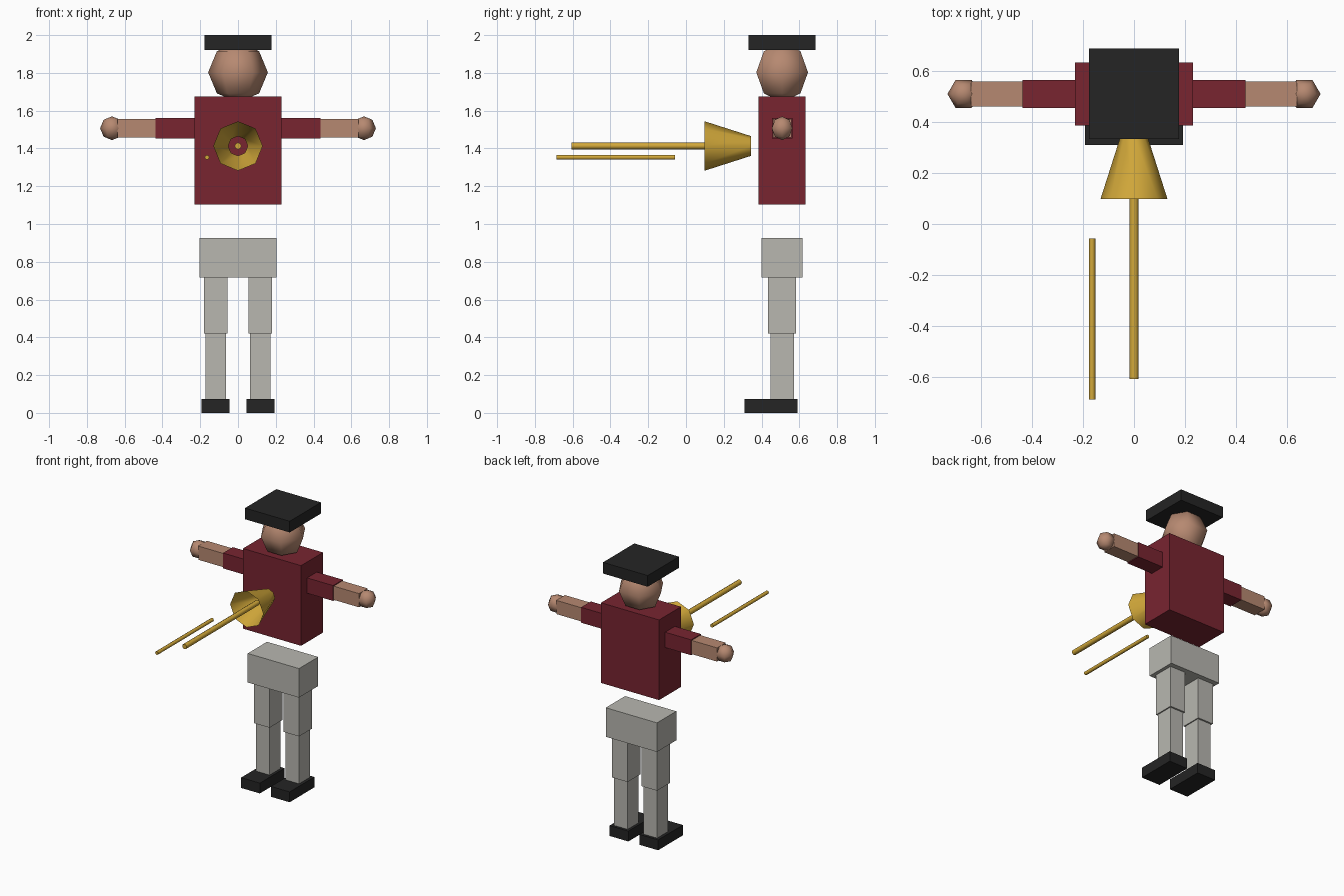
import bpy
import math

if "Cube" in bpy.data.objects:
    bpy.data.objects.remove(bpy.data.objects["Cube"])


def material(name, rgb):
    m = bpy.data.materials.new(name)
    m.diffuse_color = (*rgb, 1.0)
    m.use_nodes = True
    m.node_tree.nodes["Principled BSDF"].inputs["Base Color"].default_value = m.diffuse_color
    return m


RED = material("dark_red", (0.188, 0.018, 0.030))
SKIN = material("skin", (0.47, 0.25, 0.165))
GREY = material("light_grey", (0.479, 0.474, 0.434))
BLACK = material("black", (0.018, 0.018, 0.018))
GOLD = material("gold", (0.64, 0.39, 0.042))

CY = 0.509      # depth of the body centre
ARM_Z = 1.507   # height of the arms


def finish(name, mat, smooth=False):
    ob = bpy.context.object
    ob.name = name
    ob.data.materials.append(mat)
    if smooth:
        bpy.ops.object.shade_smooth_by_angle(angle=math.radians(65))
    return ob


def box(name, mat, x, y, z):
    """Box from (min, max) ranges on each axis."""
    bpy.ops.mesh.primitive_cube_add(size=1, location=[sum(r) / 2 for r in (x, y, z)])
    ob = finish(name, mat)
    size = [abs(r[1] - r[0]) for r in (x, y, z)]
    for v in ob.data.vertices:
        v.co = [c * s for c, s in zip(v.co, size)]


def around(c, half):
    return (c - half, c + half)


def ball(name, mat, loc, r):
    """Low-poly ball with a corner pointing along x."""
    bpy.ops.mesh.primitive_uv_sphere_add(segments=6, ring_count=4, radius=r,
                                         location=loc)
    ob = finish(name, mat, True)
    # make sure corners, not flats, lie on the x axis
    if max(v.co.x for v in ob.data.vertices) < r * 0.95:
        for v in ob.data.vertices:
            v.co.x, v.co.y = -v.co.y, v.co.x


def tube(name, mat, x, z, y0, y1, r0, r1, fill='NGON'):
    """Eight-sided tube or cone running along y."""
    bpy.ops.mesh.primitive_cone_add(vertices=8, radius1=r0, radius2=r1,
                                    depth=y1 - y0, end_fill_type=fill,
                                    location=(x, (y0 + y1) / 2, z),
                                    rotation=(-math.pi / 2, 0, 0))
    finish(name, mat, True)


# Head, cap and body
ball("head", SKIN, (0, CY, 1.803), 0.158)
box("flat_cap", BLACK, around(0, 0.177), around(CY, 0.177), (1.92, 2.0))
box("torso", RED, around(0, 0.23), around(CY, 0.124), (1.102, 1.676))
box("hips", GREY, around(0, 0.203), around(CY, 0.109), (0.718, 0.926))

# Arms and legs on both sides
for side, s in (("left", 1), ("right", -1)):
    box(side + "_sleeve", RED, (s * 0.22, s * 0.436),
        around(CY, 0.055), around(ARM_Z, 0.055))
    box(side + "_forearm", SKIN, (s * 0.43, s * 0.637),
        around(CY, 0.049), around(ARM_Z, 0.049))
    ball(side + "_hand", SKIN, (s * 0.667, CY, ARM_Z), 0.063)
    leg = s * 0.117
    box(side + "_thigh", GREY, around(leg, 0.062), around(CY, 0.074), (0.42, 0.718))
    box(side + "_shin", GREY, around(leg, 0.054), around(CY, 0.062), (0.074, 0.42))
    box(side + "_shoe", BLACK, around(leg + s * 0.001, 0.074), (0.31, 0.59), (0, 0.074))

# Horn: open bell, long pipe and thin slide
tube("horn_bell", GOLD, 0, 1.413, 0.098, 0.345, 0.131, 0.052, 'NOTHING')
tube("horn_pipe", GOLD, 0, 1.413, -0.606, 0.225, 0.018, 0.018)
tube("horn_slide", GOLD, -0.164, 1.353, -0.686, -0.057, 0.0125, 0.0125)
